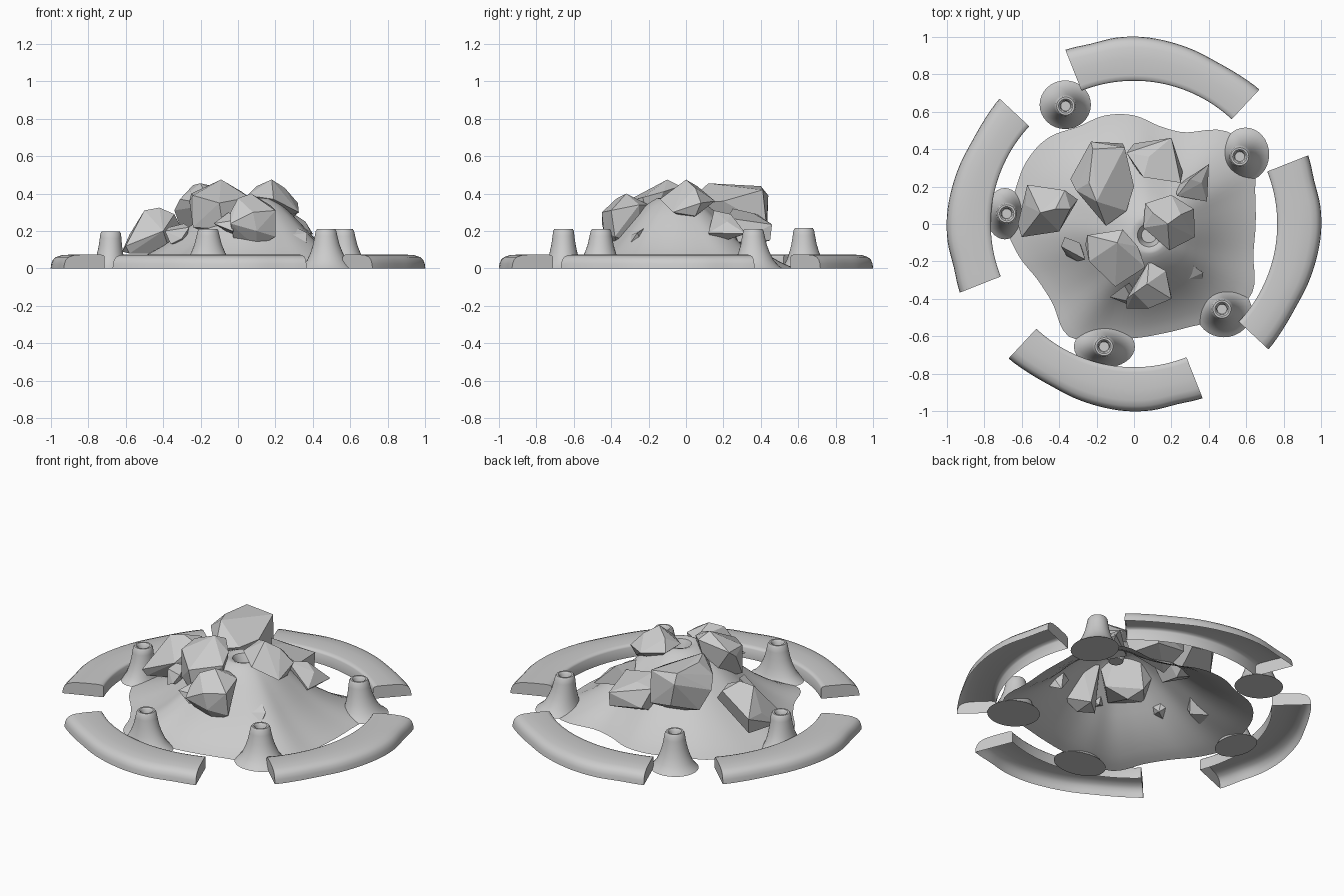
import bpy, bmesh
from math import sin, cos, pi, radians, floor


def make(name, bm, smooth=None):
    bmesh.ops.recalc_face_normals(bm, faces=bm.faces)
    me = bpy.data.meshes.new(name)
    bm.to_mesh(me)
    bm.free()
    ob = bpy.data.objects.new(name, me)
    bpy.context.collection.objects.link(ob)
    if smooth:
        bpy.ops.object.select_all(action='DESELECT')
        ob.select_set(True)
        bpy.context.view_layer.objects.active = ob
        bpy.ops.object.shade_smooth_by_angle(angle=radians(smooth))
    return ob


def bridge(bm, a, b, closed=True):
    n = len(a)
    for i in range(n if closed else n - 1):
        j = (i + 1) % n
        bm.faces.new((a[i], a[j], b[j], b[i]))


def spline(vals, t, loop=True):
    # Catmull-Rom sample of evenly spaced values
    n, i = len(vals), floor(t)
    f = t - i
    p = [vals[(i + k) % n] if loop else vals[min(max(i + k, 0), n - 1)] for k in (-1, 0, 1, 2)]
    return p[1] + 0.5 * f * (p[2] - p[0] + f * (2*p[0] - 5*p[1] + 4*p[2] - p[3]
                             + f * (3*(p[1] - p[2]) + p[3] - p[0])))


# four curved border pieces, open underneath, with a slightly wavy outer edge
profile = [(0, 0), (0, .062), (.03, .071), (.12, .075), (.5, .075), (.75, .071), (.88, .061),
           (.95, .046), (.985, .025), (1, 0)]
outer = [.982, .974, .972, .983, .992, 1.0, 1.0, .99, 1.0]
for k in range(4):
    bm = bmesh.new()
    rows = []
    for i in range(33):
        t = i / 32
        a = radians(-43 + 64.5 * t + 90 * k)
        ro = spline(outer, t * 8, False)
        ri = .765
        rows.append([bm.verts.new(((ri + (ro - ri) * u) * cos(a), (ri + (ro - ri) * u) * sin(a), z))
                     for u, z in profile])
    for a, b in zip(rows, rows[1:]):
        bridge(bm, a, b, False)
    bm.faces.new(rows[0])
    bm.faces.new(rows[-1])
    make(f"border_arc_{k + 1}", bm, 50)

# central mound with a lobed foot and a small crater
foot = [.65, .67, .73, .70, .565, .54, .58, .60, .60, .65, .665, .66,
        .68, .64, .595, .61, .695, .63, .61, .605, .63, .70, .73, .66]
slope = [(1, 0), (.93, .014), (.84, .036), (.72, .075), (.6, .12), (.49, .172), (.38, .228),
         (.27, .284), (.16, .334), (.08, .36), (.03, .373), (0, .376)]
bm = bmesh.new()
N = 96
cx, cy = .08, -.06
rings = []
for t, z in slope:
    ring = []
    for i in range(N):
        a = 2 * pi * i / N
        r = spline(foot, i / 4)
        r = .63 + (r - .63) * (.35 + .65 * t)
        x0, y0 = cx + .085 * cos(a), cy + .085 * sin(a)
        ring.append(bm.verts.new((x0 + (r * cos(a) - x0) * t, y0 + (r * sin(a) - y0) * t, z)))
    rings.append(ring)
for r, z in [(.062, .368), (.05, .34), (.04, .3)]:
    rings.append([bm.verts.new((cx + r * cos(2*pi*i/N), cy + r * sin(2*pi*i/N), z)) for i in range(N)])
for a, b in zip(rings, rings[1:]):
    bridge(bm, a, b)
bm.faces.new(rings[-1])
make("mound", bm, 40)

# five flared vents: tip x, y, foot centre x, y, foot radii, height
vents = [(-.365, .63, -.367, .637, .137, .13, .215), (.565, .36, .595, .372, .127, .143, .21),
         (.47, -.455, .48, -.465, .15, .14, .21), (-.16, -.655, -.158, -.655, .163, .113, .212),
         (-.68, .055, -.69, .055, .1, .137, .197)]
flare = [(1, 0), (.8, .07), (.55, .2), (.33, .4), (.17, .6), (.06, .82), (0, .95)]
for k, (x, y, fx, fy, rx, ry, h) in enumerate(vents):
    bm = bmesh.new()
    loops = [(x + (fx - x)*w, y + (fy - y)*w, .055 + (rx - .055)*w, .055 + (ry - .055)*w, z*h)
             for w, z in flare]
    loops += [(x, y, r, r, z*h) for r, z in [(.048, 1), (.038, 1), (.03, .96), (.026, .8)]]
    rings = [[bm.verts.new((px + a*cos(2*pi*i/32), py + b*sin(2*pi*i/32), z)) for i in range(32)]
             for px, py, a, b, z in loops]
    for a, b in zip(rings, rings[1:]):
        bridge(bm, a, b)
    bm.faces.new(rings[0])
    bm.faces.new(rings[-1])
    make(f"vent_{k + 1}", bm, 40)


# faceted boulders: hull of a few corner points, sunk into the mound
def rock(name, *pts):
    bm = bmesh.new()
    for p in pts:
        bm.verts.new(p)
    res = bmesh.ops.convex_hull(bm, input=bm.verts)
    junk = [g for g in res["geom_interior"] if isinstance(g, bmesh.types.BMVert)]
    bmesh.ops.delete(bm, geom=junk, context='VERTS')
    bmesh.ops.dissolve_limit(bm, angle_limit=radians(6), verts=bm.verts, edges=bm.edges)
    make(name, bm)


rock("boulder_tall", (-.23, .44, .39), (-.22, .4, .44), (-.05, .41, .42), (0, .2, .36), (-.04, .07, .35),
     (-.15, -.01, .34), (-.31, .18, .37), (-.34, .24, .31), (-.24, .22, .445), (-.2, .12, .455),
     (-.2, .435, .25), (-.06, .43, .23), (-.3, .3, .2), (-.12, .1, .17), (-.1, .25, .13))
rock("boulder_front", (-.26, -.11, .36), (-.25, -.06, .4), (-.06, -.03, .44), (-.09, -.1, .475),
     (.06, -.23, .38), (.02, -.12, .41), (-.1, -.335, .35), (-.24, -.2, .39), (-.24, -.2, .22),
     (-.08, -.32, .21), (.04, -.2, .22), (-.12, -.06, .2), (-.08, -.15, .16))
rock("boulder_crest", (.2, .155, .36), (.32, .08, .35), (.325, -.07, .3), (.19, -.14, .37), (.05, -.02, .39),
     (.06, .11, .38), (.18, .0, .475), (.1, .06, .44), (.25, .05, .43), (.3, .05, .28), (.2, .02, .26))
rock("boulder_left", (-.57, .21, .18), (-.37, .18, .29), (-.3, .13, .21), (-.34, .08, .29), (-.4, -.04, .2),
     (-.6, -.07, .12), (-.62, 0, .09), (-.58, .1, .18), (-.5, .06, .31), (-.42, .08, .325),
     (-.36, .05, .08), (-.55, .18, .08), (-.58, -.05, .08))
rock("boulder_low", (-.04, -.4, .3), (0, -.37, .375), (.07, -.32, .4), (.17, -.25, .34), (.2, -.4, .31),
     (.2, -.38, .17), (.1, -.37, .11), (-.02, -.36, .14), (-.04, -.45, .24), (.08, -.45, .3),
     (.08, -.2, .34), (.1, -.44, .2), (.1, -.25, .12))
rock("boulder_wedge", (-.13, -.39, .24), (-.05, -.33, .3), (0, -.42, .26), (-.03, -.43, .2), (0, -.3, .16))
rock("boulder_back", (-.04, .38, .29), (.08, .36, .295), (.2, .46, .235), (.25, .22, .27), (.05, .25, .32),
     (.2, .45, .15), (0, .43, .18), (.26, .28, .14), (.02, .28, .1))
rock("shard", (.4, .32, .185), (.23, .15, .31), (.39, .12, .19), (.3, .24, .29), (.36, .22, .25),
     (.22, .2, .17), (.32, .15, .13))
rock("pebble_left", (-.39, -.12, .2), (-.37, -.07, .22), (-.29, -.1, .24), (-.26, -.19, .22),
     (-.3, -.2, .16), (-.36, -.17, .13), (-.28, -.12, .14))
rock("pebble_right", (.26, -.25, .2), (.32, -.225, .215), (.37, -.26, .19), (.365, -.295, .14),
     (.29, -.295, .18), (.33, -.23, .11))
